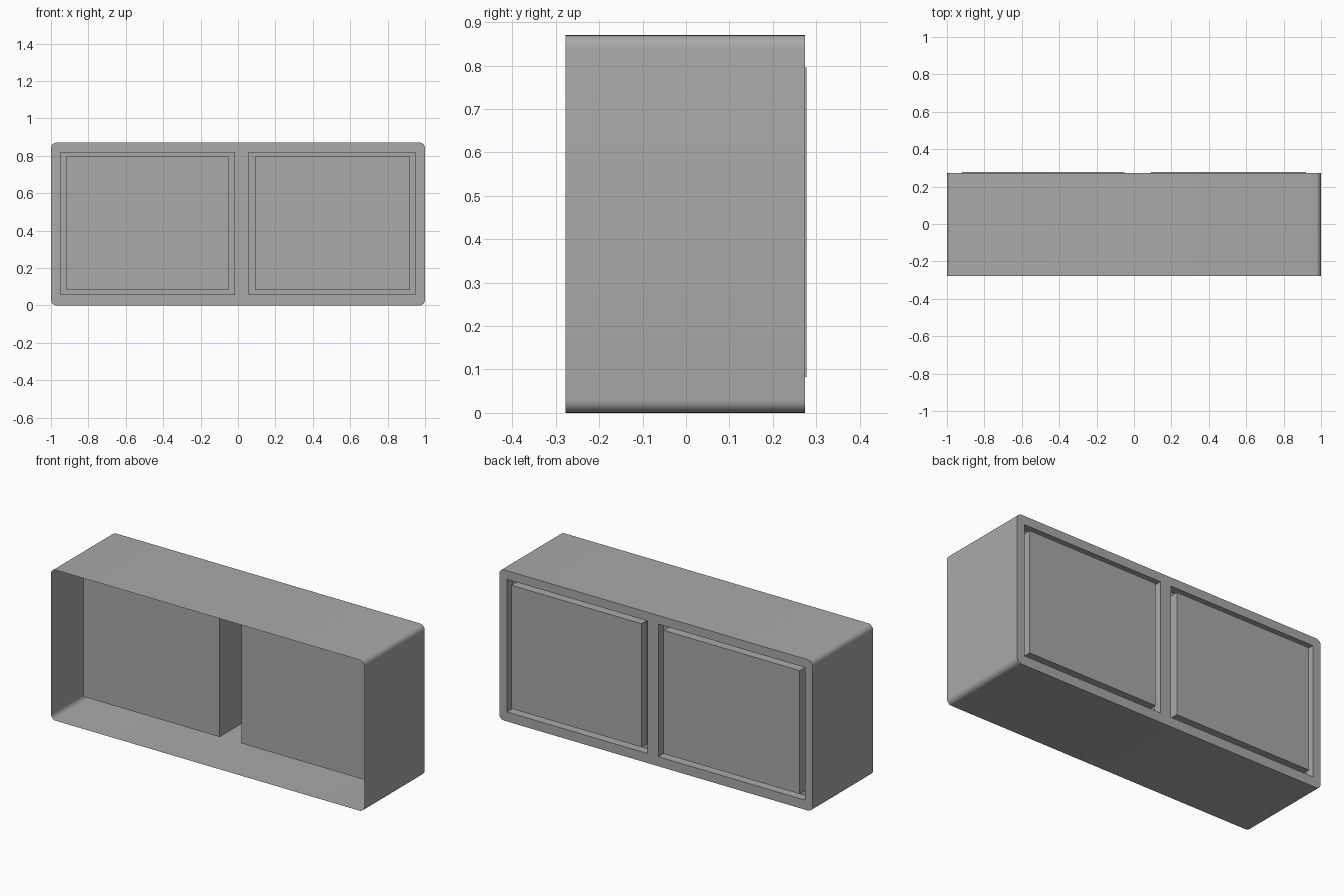
import bpy, bmesh, math
from mathutils import Vector

cube = bpy.data.objects.get("Cube")
if cube:
    bpy.data.objects.remove(cube, do_unlink=True)

HEIGHT, FRONT, BACK, RIM = 0.87, -0.277, 0.277, 0.274
GROOVE = 0.225      # depth position of the groove floor
BLOCK_FRONT = -0.095
RADIUS = 0.03

grey = bpy.data.materials.new("plain_grey")
grey.use_nodes = True
grey.diffuse_color = (0.4, 0.4, 0.4, 1)
grey.node_tree.nodes["Principled BSDF"].inputs["Base Color"].default_value = (0.4, 0.4, 0.4, 1)


def finish(name, bm):
    mesh = bpy.data.meshes.new(name)
    bm.to_mesh(mesh)
    bm.free()
    mesh.materials.append(grey)
    obj = bpy.data.objects.new(name, mesh)
    bpy.context.collection.objects.link(obj)
    return obj


def rectangle(x0, x1, z0, z1):
    return [(x0, z0), (x1, z0), (x1, z1), (x0, z1)]


def rounded_outline(steps=6):
    points = []
    corners = [(1, 0), (1, 1), (-1, 1), (-1, 0)]
    for i, (sx, top) in enumerate(corners):
        cx = sx * (1 - RADIUS)
        cz = HEIGHT - RADIUS if top else RADIUS
        for k in range(steps + 1):
            a = math.pi / 2 * (i - 1 + k / steps)
            points.append((cx + RADIUS * math.cos(a), cz + RADIUS * math.sin(a)))
    return points


def ring(bm, points, y):
    return [bm.verts.new((x, y, z)) for x, z in points]


def bridge(bm, a, b):
    for i in range(len(a)):
        j = (i + 1) % len(a)
        bm.faces.new((a[i], a[j], b[j], b[i]))


def loop_edges(bm, ring_verts):
    n = len(ring_verts)
    return [bm.edges.get((ring_verts[i], ring_verts[(i + 1) % n])) for i in range(n)]


# Openings in the back frame and the blocks that sit in them
openings = [rectangle(-0.95, -0.015, 0.055, 0.82), rectangle(0.055, 0.95, 0.055, 0.82)]
blocks = [rectangle(-0.92, -0.05, 0.083, 0.795), rectangle(0.09, 0.92, 0.083, 0.795)]

# Thin open-fronted casing with a grooved back frame
bm = bmesh.new()
outline = rounded_outline()
front_ring, back_ring = ring(bm, outline, FRONT), ring(bm, outline, RIM)
bridge(bm, front_ring, back_ring)
frame_edges = loop_edges(bm, back_ring)
for opening, block in zip(openings, blocks):
    rim, floor, inner = ring(bm, opening, RIM), ring(bm, opening, GROOVE), ring(bm, block, GROOVE)
    bridge(bm, rim, floor)
    bridge(bm, floor, inner)
    frame_edges += loop_edges(bm, rim)
bmesh.ops.triangle_fill(bm, use_beauty=True, edges=frame_edges, normal=Vector((0, 1, 0)))
bmesh.ops.recalc_face_normals(bm, faces=bm.faces)
casing = finish("casing", bm)
bpy.context.view_layer.objects.active = casing
casing.select_set(True)
bpy.ops.object.shade_smooth_by_angle(angle=math.radians(30))

# Two solid blocks running from inside the casing to the back
for name, block in zip(("right_block", "left_block"), blocks):
    bm = bmesh.new()
    a, b = ring(bm, block, BLOCK_FRONT), ring(bm, block, BACK)
    bridge(bm, a, b)
    bm.faces.new(a)
    bm.faces.new(b)
    bmesh.ops.recalc_face_normals(bm, faces=bm.faces)
    finish(name, bm)
